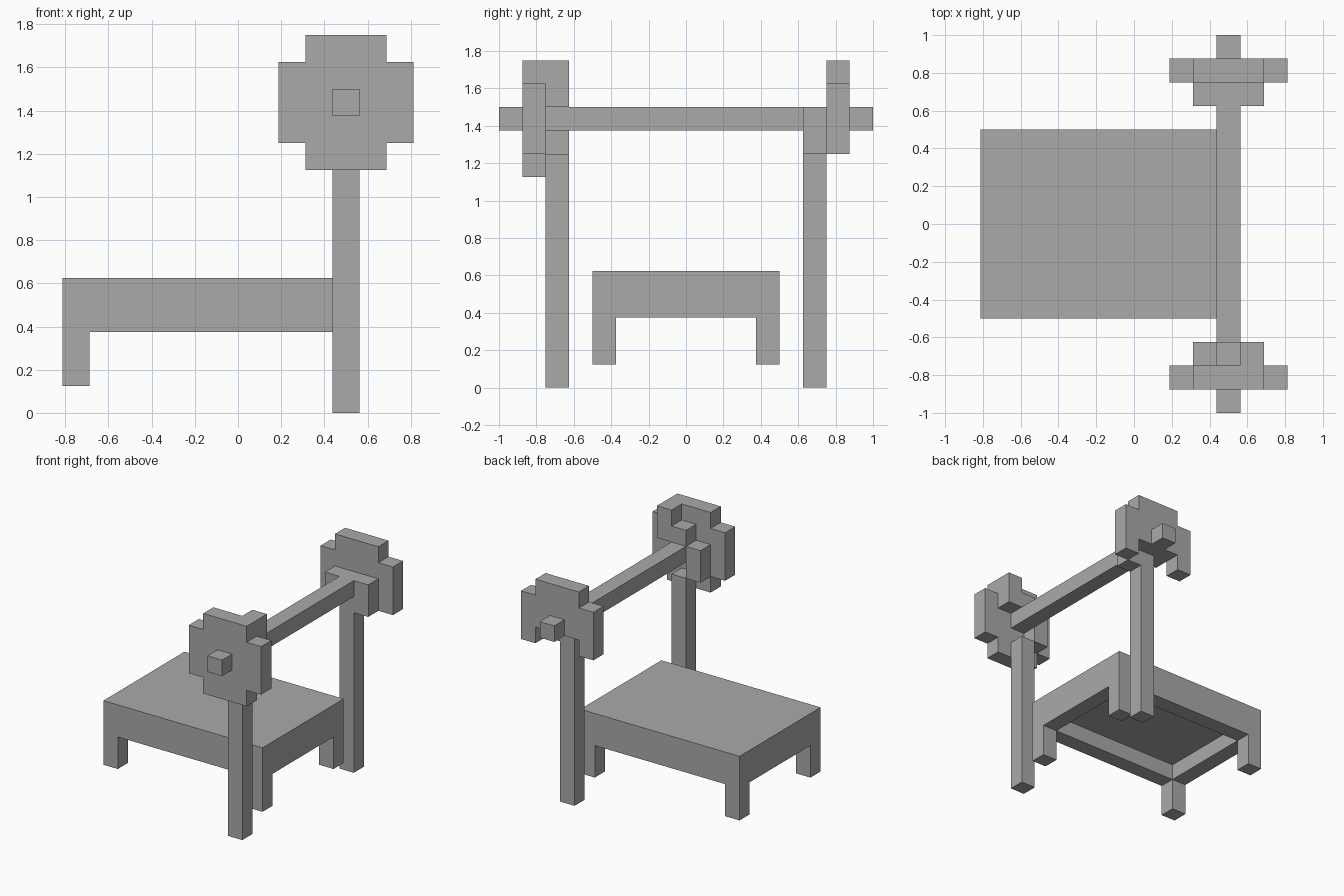
import bpy
import bmesh
from math import radians
from mathutils import Vector

cube = bpy.data.objects.get("Cube")
if cube:
    bpy.data.objects.remove(cube, do_unlink=True)

U = 0.125                      # size of one building block
ORIGIN = Vector((-6.5, -8, 0))  # grid corner, in blocks

grey = bpy.data.materials.new("plain grey")
grey.use_nodes = True
grey.diffuse_color = (0.4, 0.4, 0.4, 1)
grey.node_tree.nodes["Principled BSDF"].inputs["Base Color"].default_value = (0.4, 0.4, 0.4, 1)


def block_part(name, *boxes):
    """Fuse boxes, each given as (x range, y range, z range) in blocks, into one skin."""
    cells = {(x, y, z) for bx, by, bz in boxes
             for x in range(*bx) for y in range(*by) for z in range(*bz)}
    bm = bmesh.new()
    for cell in cells:
        for axis in range(3):
            for side in (-1, 1):
                step = [0, 0, 0]
                step[axis] = side
                if tuple(c + s for c, s in zip(cell, step)) in cells:
                    continue
                normal = Vector(step) / 2
                u = Vector((0, 0, 0))
                u[(axis + 1) % 3] = 0.5
                v = normal.cross(u) * 2
                middle = Vector(cell) + Vector((0.5, 0.5, 0.5)) + normal + ORIGIN
                corners = (-u - v, u - v, u + v, v - u)
                bm.faces.new([bm.verts.new((middle + c) * U) for c in corners])
    bmesh.ops.remove_doubles(bm, verts=bm.verts, dist=0.001)
    bmesh.ops.dissolve_limit(bm, angle_limit=radians(1), verts=bm.verts, edges=bm.edges)
    mesh = bpy.data.meshes.new(name)
    bm.to_mesh(mesh)
    bm.free()
    mesh.materials.append(grey)
    obj = bpy.data.objects.new(name, mesh)
    bpy.context.collection.objects.link(obj)
    return obj


# Table: top slab, apron around a shallow recess, and four legs
LEFT, RIGHT, FRONT, BACK = (0, 1), (10, 11), (4, 5), (11, 12)
block_part("table_top", ((0, 11), (4, 12), (4, 5)))
apron = [((0, 11), y, (3, 4)) for y in (FRONT, BACK)]
apron += [(x, (4, 12), (3, 4)) for x in (LEFT, RIGHT)]
block_part("table_apron", *apron)
for x_name, x in (("right", LEFT), ("left", RIGHT)):
    for y_name, y in (("front", FRONT), ("back", BACK)):
        block_part(f"table_leg_{y_name}_{x_name}", (x, y, (1, 3)))

# Posts and the long bar they carry
block_part("front_post", (RIGHT, (2, 3), (0, 10)))
block_part("back_post", (RIGHT, (13, 14), (0, 11)))
block_part("cross_bar", (RIGHT, (0, 16), (11, 12)))

# Stepped round end discs; the back one is notched below
block_part("front_disc", ((9, 12), (1, 2), (9, 14)), ((8, 13), (1, 2), (10, 13)))
block_part("back_disc", ((9, 12), (14, 15), (11, 14)),
           ((8, 9), (14, 15), (10, 13)), ((12, 13), (14, 15), (10, 13)))

# Brackets on the inner side of each disc
block_part("front_bracket_upper", ((11, 12), (2, 3), (12, 14)), (RIGHT, (2, 3), (12, 13)))
block_part("front_bracket_lower", ((9, 10), (2, 3), (10, 12)))
block_part("back_bracket_left", ((11, 12), (13, 14), (10, 12)))
block_part("back_bracket_right", ((9, 10), (13, 14), (11, 12)))
